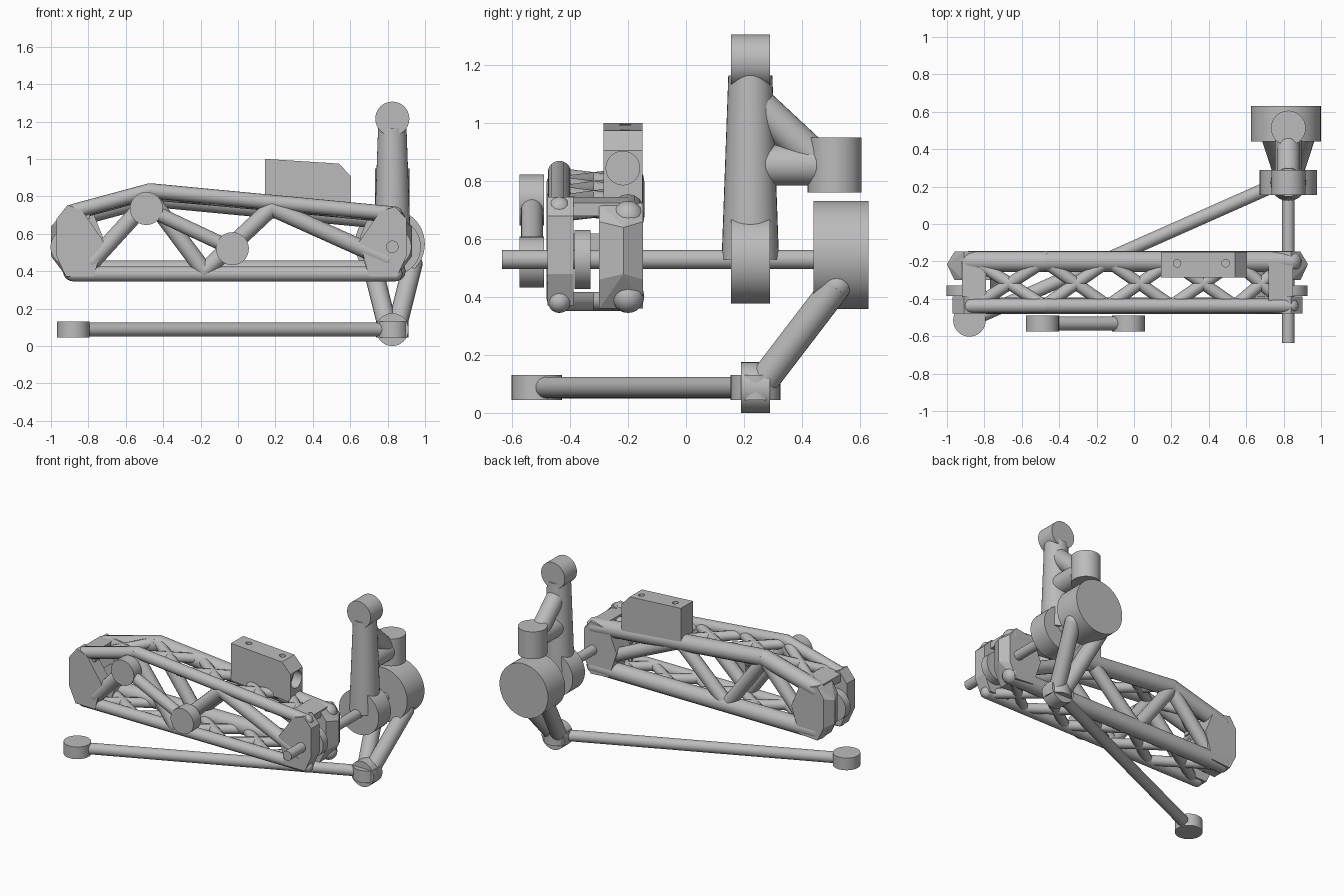
import bpy, bmesh
from mathutils import Vector

if "Cube" in bpy.data.objects:
    bpy.data.objects.remove(bpy.data.objects["Cube"], do_unlink=True)

metal = bpy.data.materials.new("plain_grey")
metal.use_nodes = True
GREY = (0.5, 0.5, 0.5, 1)
metal.diffuse_color = GREY
metal.node_tree.nodes["Principled BSDF"].inputs["Base Color"].default_value = GREY


def finish(name, bm, smooth=True):
    bmesh.ops.recalc_face_normals(bm, faces=bm.faces)
    mesh = bpy.data.meshes.new(name)
    bm.to_mesh(mesh)
    bm.free()
    mesh.materials.append(metal)
    obj = bpy.data.objects.new(name, mesh)
    bpy.context.collection.objects.link(obj)
    bpy.ops.object.select_all(action='DESELECT')
    obj.select_set(True)
    bpy.context.view_layer.objects.active = obj
    if smooth:
        bpy.ops.object.shade_smooth_by_angle(angle=0.6)
    return obj


def rod(name, a, b, r, r_end=None, hole=0, n=32):
    """Round bar from a to b, optionally tapered or bored through."""
    a, b = Vector(a), Vector(b)
    turn = (b - a).to_track_quat('Z', 'Y').to_matrix().to_4x4()
    bm = bmesh.new()
    bmesh.ops.create_cone(bm, cap_ends=not hole, segments=n, radius1=r,
                          radius2=r if r_end is None else r_end, depth=(b - a).length)
    if hole:
        outer = bm.edges[:]
        inner = bmesh.ops.create_cone(bm, cap_ends=False, segments=n, radius1=hole,
                                      radius2=hole, depth=(b - a).length)
        for side in (-1, 1):
            rim = [e for e in bm.edges if all(v.co.z * side > 0 for v in e.verts)]
            bmesh.ops.bridge_loops(bm, edges=rim)
    bm.transform(turn)
    bmesh.ops.translate(bm, verts=bm.verts, vec=(a + b) / 2)
    return finish(name, bm)


def boss(name, x, z, y0, y1, r, hole=0):
    """Cylinder lying front to back."""
    return rod(name, (x, y0, z), (x, y1, z), r, hole=hole, n=48)


def chord(name, points, r):
    """Bar through several points, with ball joints at the bends."""
    for i, (a, b) in enumerate(zip(points, points[1:])):
        rod(f"{name}_{i + 1}", a, b, r, n=16)
    for i, p in enumerate(points):
        bm = bmesh.new()
        bmesh.ops.create_uvsphere(bm, u_segments=16, v_segments=10, radius=r)
        bmesh.ops.translate(bm, verts=bm.verts, vec=p)
        finish(f"{name}_joint_{i + 1}", bm)


def hull(name, points):
    """Faceted block around a few points."""
    bm = bmesh.new()
    for p in points:
        bm.verts.new(p)
    res = bmesh.ops.convex_hull(bm, input=bm.verts)
    spare = [g for g in res["geom_interior"] if isinstance(g, bmesh.types.BMVert)]
    bmesh.ops.delete(bm, geom=spare, context='VERTS')
    finish(name, bm, False)


PX, PZ = 0.825, 0.53      # main pivot

# Pivot shaft and rear hub
boss("pivot_shaft", PX, PZ, -0.635, 0.47, 0.033)
boss("rear_hub", 0.812, 0.545, 0.44, 0.63, 0.187, 0.03)

# Upright lever
boss("lever_pivot_boss", PX, PZ, 0.155, 0.29, 0.153)
boss("lever_top_eye", PX, 1.215, 0.155, 0.29, 0.091, 0.03)
rod("lever_column", (PX, 0.222, 0.53), (PX, 0.222, 1.165), 0.099, 0.076)
rod("lever_brace", (PX, 0.22, 1.09), (PX, 0.44, 0.885), 0.06)
rod("lever_arm", (PX, 0.24, 0.855), (PX, 0.45, 0.855), 0.07)
rod("lever_socket", (PX, 0.513, 0.76), (PX, 0.513, 0.95), 0.093, hole=0.035)

# Forked legs and lower joint
for name, side in (("left", 1), ("right", -1)):
    chord(f"{name}_fork_leg", [(PX + side * 0.11, 0.52, 0.44), (PX + side * 0.025, 0.26, 0.1)], 0.052)
boss("lower_joint", PX, 0.0875, 0.19, 0.29, 0.0875)
rod("lower_joint_collar", (PX, 0.24, 0.045), (PX, 0.24, 0.13), 0.086)

# Long tie rod
rod("tie_rod", (PX, 0.24, 0.0875), (-0.82, -0.49, 0.0875), 0.037)
rod("tie_rod_eye", (-0.88, -0.515, 0.045), (-0.88, -0.515, 0.13), 0.087, hole=0.024)

# Short front link
boss("link_upper_eye", -0.49, 0.735, -0.575, -0.49, 0.088, 0.024)
boss("link_lower_eye", -0.03, 0.52, -0.575, -0.49, 0.088, 0.024)
rod("link_bar", (-0.425, -0.532, 0.705), (-0.095, -0.532, 0.55), 0.038)

# Truss chords
FY, RY = -0.437, -0.2


def top_z(x):
    return 0.83 - (0.27 * (-0.47 - x) if x < -0.47 else 0.095 * (x + 0.47))


for name, y, r, dz in (("front", FY, 0.04, 0), ("rear", RY, 0.056, -0.03)):
    chord(f"{name}_upper_chord", [(x, y, top_z(x) + dz) for x in (-0.88, -0.47, 0.84)], r)
    chord(f"{name}_lower_chord", [(-0.88, y, 0.345 + r), (0.84, y, 0.345 + r)], r)
    # Zigzag web between the chords
    web = [(-0.78, y, 0.45), (-0.47, y, top_z(-0.47) - 0.04), (-0.18, y, 0.4),
           (0.18, y, top_z(0.18) - 0.03), (0.8, y, 0.46)]
    chord(f"{name}_web", web, 0.045)

# Crossed braces on the top and bottom
stations = (-0.85, -0.48, -0.14, 0.2, 0.54, 0.82)
for i, (a, b) in enumerate(zip(stations, stations[1:])):
    for j, (y0, y1) in enumerate(((FY, RY), (RY, FY))):
        rod(f"top_brace_{i}_{j}", (a, y0, top_z(a) - 0.015), (b, y1, top_z(b) - 0.015), 0.033, n=12)
        rod(f"bottom_brace_{i}_{j}", (a, y0, 0.385), (b, y1, 0.385), 0.033, n=12)

# Faceted truss ends, with a disc held between the front and rear cheeks
for name, side, tip, top in (("left", 1, 0.9, 0.745), ("right", -1, -0.97, 0.755)):
    def put(inward, y, z):
        return (tip - side * inward, y, z)
    hull(f"{name}_front_cheek", [put(d, y, z) for y in (-0.478, -0.388) for d, z in (
        (0.05, 0.37), (0, 0.48), (0, 0.68), (0.06, top), (0.14, 0.72), (0.25, 0.56), (0.2, 0.37))])
    hull(f"{name}_rear_cheek",
         [put(d, y, z) for y in (-0.3, -0.148) for d, z in (
             (0.06, 0.36), (0.01, 0.46), (0.01, 0.66), (0.06, top - 0.02), (0.2, 0.7), (0.26, 0.55), (0.2, 0.37))]
         + [put(-0.03, -0.215, z) for z in (0.48, 0.64)])
    hull(f"{name}_end_bridge", [put(d, y, z) for y in (-0.45, -0.2)
                                for d, z in ((0.2, 0.5), (0.2, 0.62), (0.24, 0.56))])
    hull(f"{name}_end_cap", [put(d, y, z) for y in (-0.45, -0.2)
                             for d, z in ((0.05, 0.68), (0.05, top - 0.02), (0.18, 0.68), (0.18, top))])
boss("left_end_disc", PX, PZ, -0.385, -0.33, 0.102)
boss("right_end_disc", -0.9, PZ, -0.385, -0.33, 0.102)

# Mounting block with drilled holes
bm = bmesh.new()
outline = ((0.145, 0.74), (0.605, 0.71), (0.605, 0.905), (0.54, 0.975), (0.145, 1.0))
face = bm.faces.new([bm.verts.new((x, -0.285, z)) for x, z in outline])
out = bmesh.ops.extrude_face_region(bm, geom=[face])
bmesh.ops.translate(bm, vec=(0, 0.135, 0), verts=[g for g in out["geom"] if isinstance(g, bmesh.types.BMVert)])
block = finish("mounting_block", bm, False)
drills = [rod("drill", (x, -0.21, 0.9), (x, -0.21, 1.1), 0.02) for x in (0.23, 0.49)]
drills.append(rod("drill", (0.54, -0.218, 0.845), (0.7, -0.218, 0.845), 0.058))
for drill in drills:
    bpy.context.view_layer.objects.active = block
    cut = block.modifiers.new("hole", 'BOOLEAN')
    cut.operation = 'DIFFERENCE'
    cut.solver = 'EXACT'
    cut.object = drill
    bpy.ops.object.modifier_apply(modifier=cut.name)
    bpy.data.objects.remove(drill, do_unlink=True)
